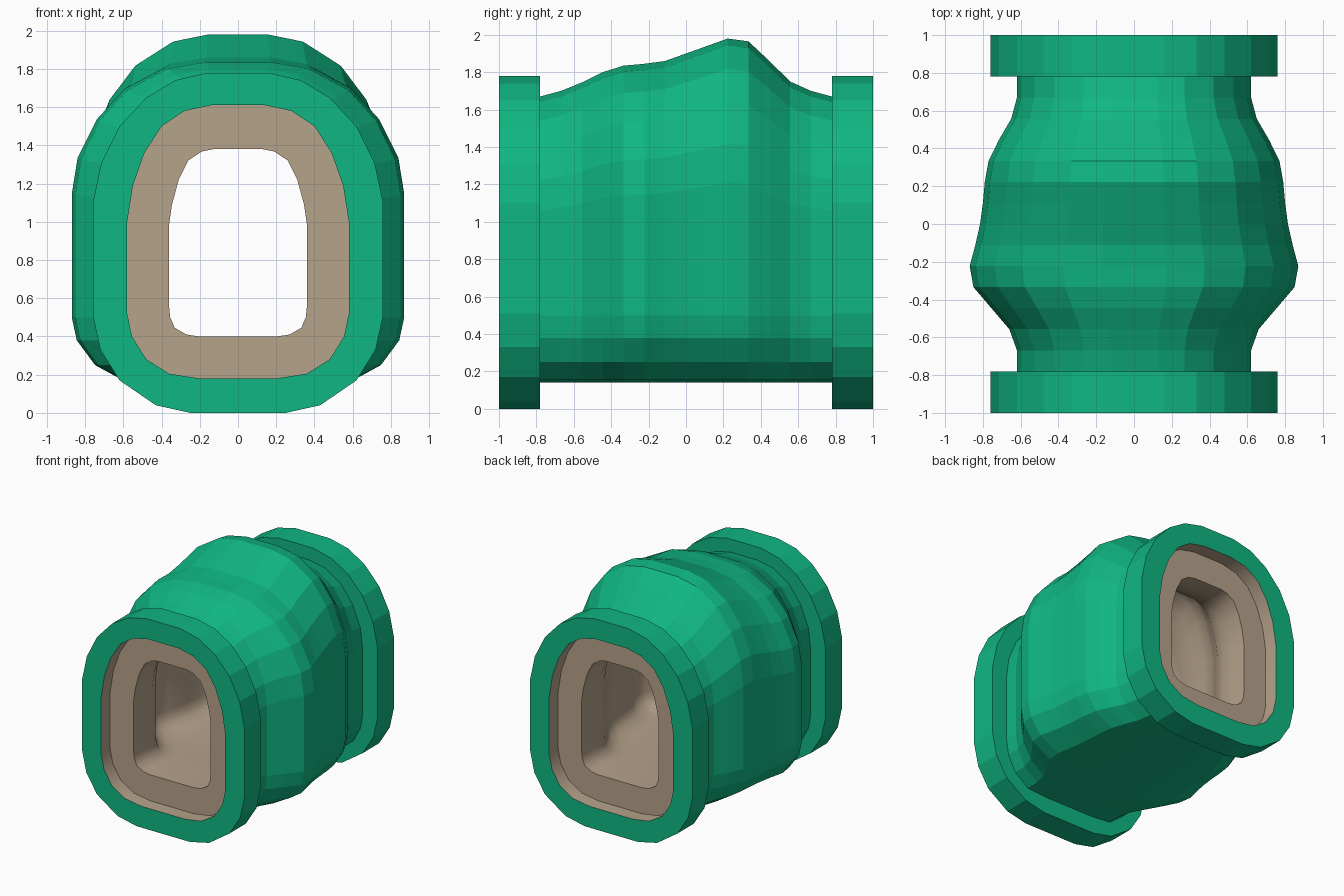
import bpy
import bmesh
import math

cube = bpy.data.objects.get("Cube")
if cube:
    bpy.data.objects.remove(cube, do_unlink=True)


def material(name, rgb):
    mat = bpy.data.materials.new(name)
    mat.use_nodes = True
    mat.diffuse_color = (*rgb, 1)
    mat.node_tree.nodes["Principled BSDF"].inputs["Base Color"].default_value = (*rgb, 1)
    return mat


green = material("emerald green", (0.005, 0.468, 0.223))
tan = material("warm tan", (0.468, 0.366, 0.258))


def ring(half, y):
    """Mirror a right-hand half outline into a closed loop at depth y."""
    return [(x, y, z) for x, z in half] + [(-x, y, z) for x, z in reversed(half)]


def loft(name, rings, mat, smooth=False):
    """Skin a row of matching loops with quads."""
    bm = bmesh.new()
    loops = [[bm.verts.new(p) for p in r] for r in rings]
    for a, b in zip(loops, loops[1:]):
        n = len(a)
        for i in range(n):
            j = (i + 1) % n
            bm.faces.new((a[i], b[i], b[j], a[j]))
    mesh = bpy.data.meshes.new(name)
    bm.to_mesh(mesh)
    bm.free()
    mesh.materials.append(mat)
    obj = bpy.data.objects.new(name, mesh)
    bpy.context.collection.objects.link(obj)
    if smooth:
        bpy.ops.object.select_all(action='DESELECT')
        obj.select_set(True)
        bpy.context.view_layer.objects.active = obj
        bpy.ops.object.shade_smooth_by_angle(angle=math.radians(40))
    return obj


# Outlines of the end collars, bottom to top
collar = [(.25, 0), (.43, .04), (.62, .17), (.72, .33), (.76, .51), (.76, 1.1),
          (.715, 1.31), (.62, 1.5), (.48, 1.65), (.33, 1.74), (.16, 1.78)]
mouth = [(.2, .18), (.36, .205), (.48, .28), (.555, .4), (.58, .52), (.58, 1.0),
         (.55, 1.19), (.49, 1.36), (.4, 1.5), (.28, 1.58), (.14, 1.61)]


# Cross-sections scaled by half width and top height
def shell_section(width, top):
    low = [(.36, .14), (.66, .155), (.86, .25), (.97, .38), (1, .5)]
    high = [(1, .48), (.965, .62), (.85, .77), (.68, .89), (.43, .975), (.2, 1)]
    return ([(f * width, z) for f, z in low]
            + [(f * width, .5 + t * (top - .5)) for f, t in high])


def cavity_section(width, top):
    low = [(.56, .4), (.75, .41), (.92, .445), (.985, .5), (1, .55)]
    high = [(1, .53), (.96, .65), (.86, .81), (.72, .93), (.53, .985), (.36, 1)]
    return ([(f * width, z) for f, z in low]
            + [(f * width, .55 + t * (top - .55)) for f, t in high])


# Half width and top height at even steps from front to back
widths = [.62, .62, .66, .755, .85, .87, .84, .815, .8, .79, .77, .715, .65, .62, .62]
tops = [1.67, 1.7, 1.745, 1.8, 1.835, 1.845, 1.86, 1.9, 1.94, 1.98, 1.965, 1.86, 1.75, 1.7, 1.67]
stations = [(-.78 + 1.56 * i / 14, w, t) for i, (w, t) in enumerate(zip(widths, tops))]

# Bulged outer body
loft("body_shell", [ring(shell_section(w, t), y) for y, w, t in stations], green)

# End collars
neck = shell_section(widths[0], tops[0])
loft("front_collar", [ring(mouth, -1), ring(collar, -1),
                      ring(collar, -.78), ring(neck, -.78)], green)
loft("back_collar", [ring(neck, .78), ring(collar, .78),
                     ring(collar, 1), ring(mouth, 1)], green)

# Inner liner with recessed lips and hollow passage
opening = cavity_section(.36, 1.38)
passage = [ring(cavity_section(w - .26, max(t - .29, 1.38)), y * .95)
           for y, w, t in reversed(stations)]
loft("inner_liner", [ring(mouth, 1), ring(mouth, .88), ring(opening, .88)]
     + passage
     + [ring(opening, -.88), ring(mouth, -.88), ring(mouth, -1)], tan, smooth=True)
